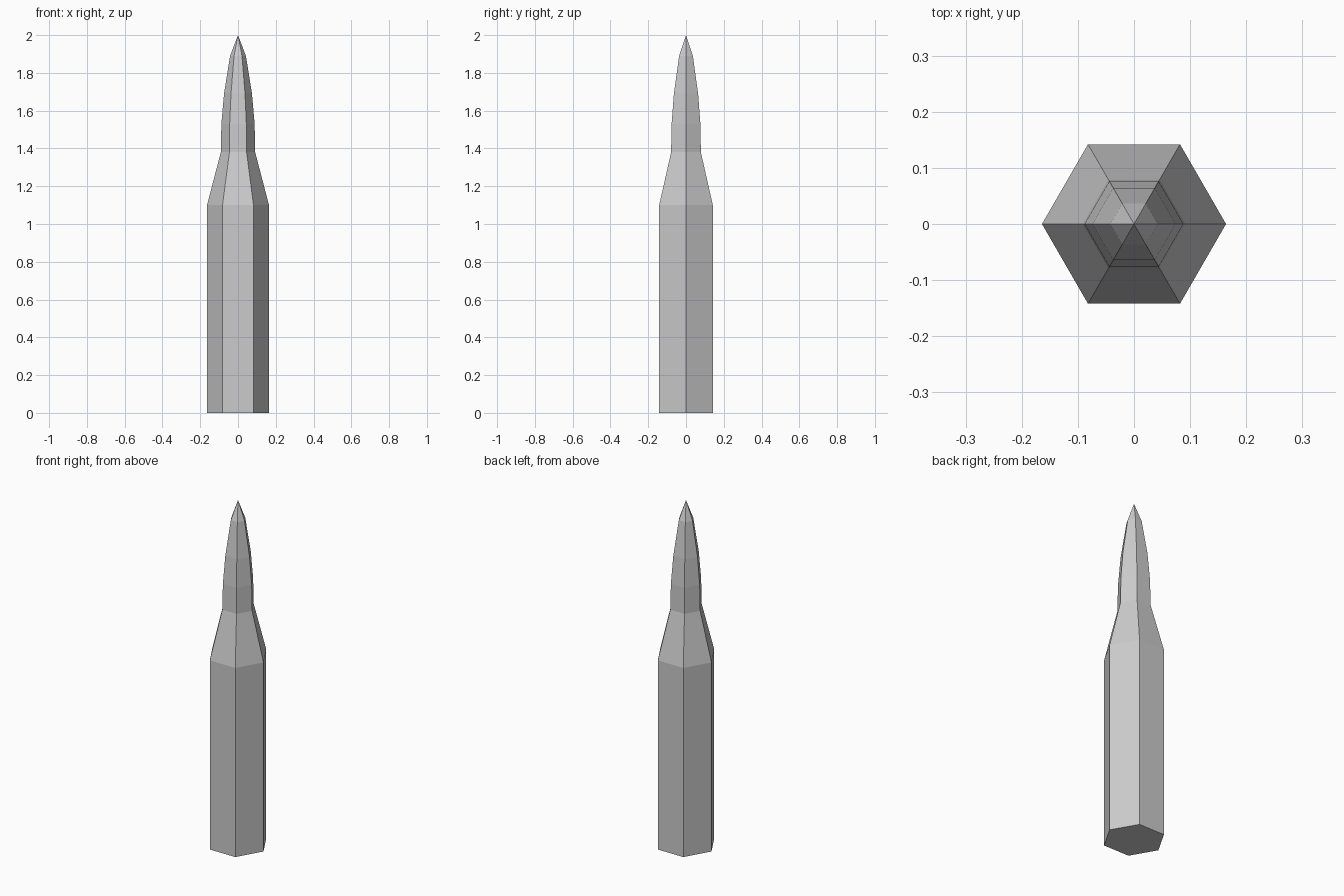
import bpy
import bmesh
from math import cos, sin, pi

cube = bpy.data.objects.get("Cube")
if cube:
    bpy.data.objects.remove(cube, do_unlink=True)

SIDES = 6

grey = bpy.data.materials.new("plain grey")
grey.use_nodes = True
colour = (0.6, 0.6, 0.6, 1)
grey.diffuse_color = colour
grey.node_tree.nodes["Principled BSDF"].inputs["Base Color"].default_value = colour


def lathe(name, profile, cap_bottom=False, tip=None):
    """Hexagonal body from (radius, height) pairs, with an optional base and tip."""
    bm = bmesh.new()
    rings = [[bm.verts.new((r * cos(2 * pi * i / SIDES), r * sin(2 * pi * i / SIDES), z))
              for i in range(SIDES)] for r, z in profile]
    for low, high in zip(rings, rings[1:]):
        for i in range(SIDES):
            j = (i + 1) % SIDES
            bm.faces.new((low[i], low[j], high[j], high[i]))
    if cap_bottom:
        bm.faces.new(rings[0][::-1])
    if tip is not None:
        point = bm.verts.new((0, 0, tip))
        for i in range(SIDES):
            bm.faces.new((rings[-1][i], rings[-1][(i + 1) % SIDES], point))
    mesh = bpy.data.meshes.new(name)
    bm.to_mesh(mesh)
    bm.free()
    mesh.materials.append(grey)
    obj = bpy.data.objects.new(name, mesh)
    bpy.context.collection.objects.link(obj)
    return obj


# Straight casing with a tapered shoulder
lathe("casing", [(0.164, 0), (0.164, 1.1), (0.091, 1.38)], cap_bottom=True)

# Curved, pointed nose
lathe("nose", [(0.091, 1.38), (0.088, 1.53), (0.074, 1.69), (0.042, 1.89)], tip=2)
